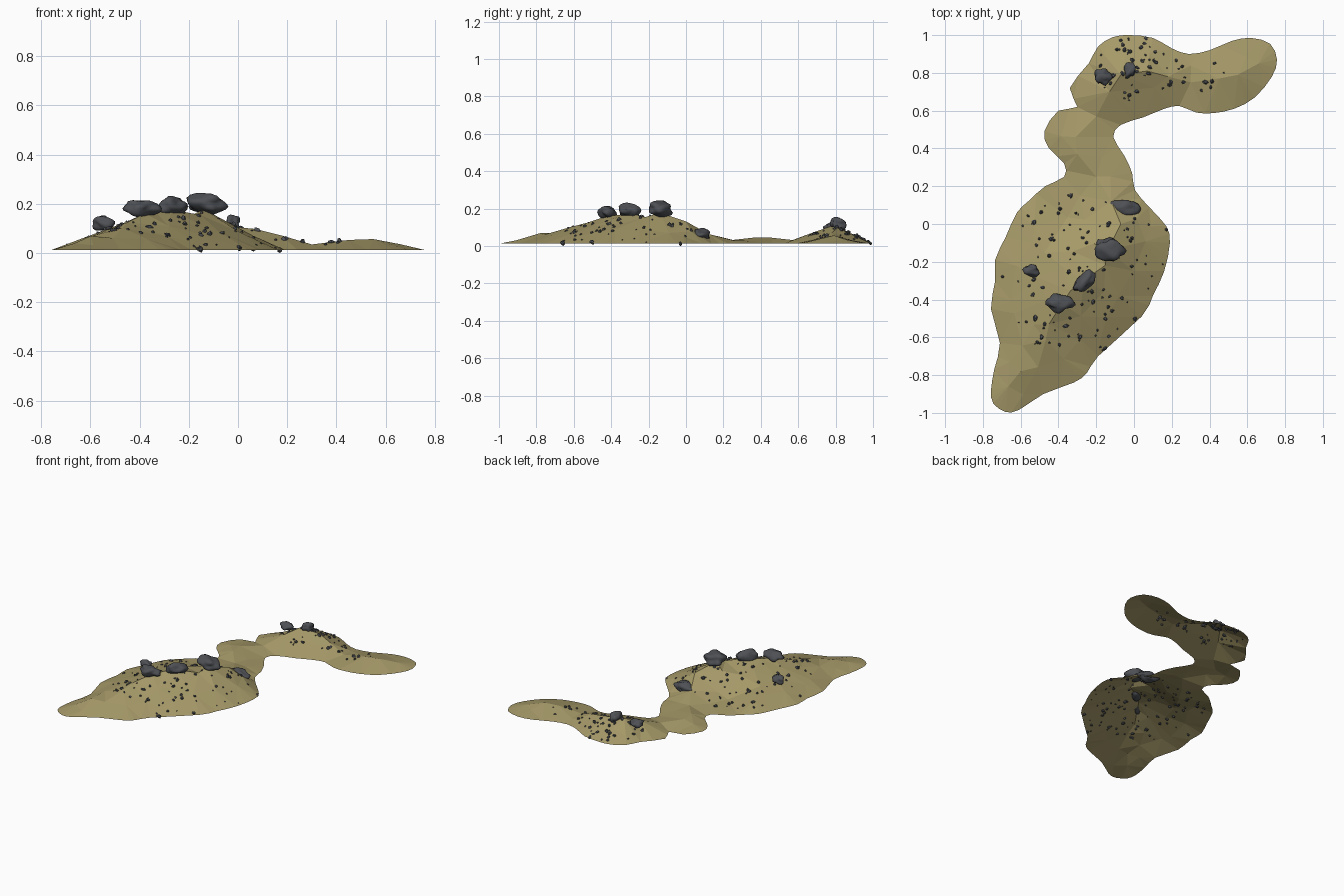
import bpy, bmesh, random
from mathutils import Vector, noise
from mathutils.geometry import delaunay_2d_cdt, intersect_point_line
from mathutils.bvhtree import BVHTree

if "Cube" in bpy.data.objects:
    bpy.data.objects.remove(bpy.data.objects["Cube"])

random.seed(7)
BASE = 0.013


def material(name, rgb):
    m = bpy.data.materials.new(name)
    m.diffuse_color = (*rgb, 1)
    m.use_nodes = True
    m.node_tree.nodes["Principled BSDF"].inputs["Base Color"].default_value = m.diffuse_color
    return m


SAND = material("sand", (0.38, 0.32, 0.14))
STONE = material("stone", (0.075, 0.08, 0.09))

# shoreline, clockwise from the north tip
SHORE = [(-.02, 1), (.10, .985), (.2, .93), (.29, .9), (.4, .92), (.52, .97), (.62, .985), (.72, .955),
         (.757, .87), (.73, .78), (.64, .67), (.53, .61), (.42, .587), (.33, .59), (.24, .625), (.16, .61),
         (.05, .565), (-.07, .525), (-.11, .46), (-.05, .36), (-.01, .27), (.005, .18), (.08, .09), (.17, -.01),
         (.19, -.1), (.16, -.25), (.1, -.38), (.04, -.49), (-.19, -.7), (-.25, -.79), (-.32, -.84), (-.48, -.9),
         (-.61, -.985), (-.68, -.995), (-.745, -.95), (-.757, -.88), (-.74, -.77), (-.71, -.63), (-.757, -.45),
         (-.735, -.3), (-.735, -.19), (-.68, -.07), (-.62, .06), (-.56, .12), (-.47, .2), (-.37, .25),
         (-.37, .32), (-.45, .40), (-.475, .49), (-.4, .6), (-.30, .62), (-.34, .72), (-.24, .85),
         (-.19, .94), (-.11, .99)]
# ridge line with heights
RIDGE = [(-.6, -.78, .07), (-.45, -.53, .13), (-.38, -.42, .165), (-.27, -.3, .172), (-.14, -.14, .175),
         (-.07, 0, .13), (-.12, .12, .065), (-.2, .25, .032), (-.3, .37, .045), (-.31, .46, .045),
         (-.2, .57, .032), (-.13, .7, .085), (-.07, .79, .11), (.07, .81, .1), (.18, .78, .07),
         (.3, .75, .035), (.45, .77, .055), (.55, .79, .06), (.66, .85, .035)]


def smooth_loop(pts, steps):
    out, n = [], len(pts)
    for i in range(n):
        a, b, c, d = (Vector(pts[(i + k) % n]) for k in (-1, 0, 1, 2))
        for s in range(steps):
            t = s / steps
            out.append(b + (c - a) * t / 2 + (a * 2 - b * 5 + c * 4 - d) * t * t / 2
                       + (b * 3 - a - c * 3 + d) * t ** 3 / 2)
    return out


def seg_dist(p, a, b):
    q, t = intersect_point_line(p, a, b)
    t = min(1, max(0, t))
    return (p - a.lerp(b, t)).length, t


shore = smooth_loop(SHORE, 2)[::-1]
N = len(shore)


def shore_dist(p):
    return min(seg_dist(p, shore[i - 1], shore[i])[0] for i in range(N))


def inside(p):
    hit = False
    for i in range(N):
        a, b = shore[i - 1], shore[i]
        if (a.y > p.y) != (b.y > p.y) and p.x < a.x + (b.x - a.x) * (p.y - a.y) / (b.y - a.y):
            hit = not hit
    return hit


def height(p):
    best = (9, 0)
    for a, b in zip(RIDGE, RIDGE[1:]):
        r, t = seg_dist(p, Vector(a[:2]), Vector(b[:2]))
        best = min(best, (r, a[2] + (b[2] - a[2]) * t))
    r, h = best
    d = shore_dist(p)
    return BASE + (h - BASE) * (d / (d + r + 1e-6)) ** 0.9


# sandy island: open low-poly shell
pts = list(shore) + [Vector(r[:2]) for r in RIDGE]
STEP = 0.125
for i in range(-7, 8):
    for j in range(-9, 10):
        p = Vector((i + random.uniform(-.3, .3) + (j % 2) / 2, j + random.uniform(-.3, .3))) * STEP
        if inside(p) and shore_dist(p) > .05 and all((p - q).length > .07 for q in pts[N:]):
            pts.append(p)
edges = [(i, (i + 1) % N) for i in range(N)]
vs, _, fs, *_ = delaunay_2d_cdt(pts, edges, [], 1, 1e-5)
verts = []
for v in vs:
    on_shore = shore_dist(v) < .001
    z = BASE if on_shore else height(v) * random.uniform(.94, 1.03)
    verts.append(Vector((v.x, v.y, z)))
mesh = bpy.data.meshes.new("island")
mesh.from_pydata(verts, [], fs)
mesh.materials.append(SAND)
bpy.context.collection.objects.link(bpy.data.objects.new("island", mesh))
ground = BVHTree.FromPolygons(verts, fs)


def ground_z(x, y):
    hit = ground.ray_cast(Vector((x, y, 1)), Vector((0, 0, -1)))[0]
    return hit.z if hit else None


def add_stone(bm, centre, size, turn, detail, rough):
    new = bmesh.ops.create_icosphere(bm, subdivisions=detail, radius=1)["verts"]
    seed = Vector([random.uniform(-50, 50) for _ in range(3)])
    for v in new:
        c = v.co * (1 + rough * noise.noise(v.co * 1.3 + seed))
        c = Vector([a * b / 2 for a, b in zip(c, size)])
        x, y = Vector((c.x, c.y)).to_2d() @ Vector((1, 0)), c.y
        q = Vector((x, y, c.z))
        q.rotate(turn)
        v.co = q + Vector(centre)


def finish(bm, name):
    me = bpy.data.meshes.new(name)
    bm.to_mesh(me)
    bm.free()
    me.materials.append(STONE)
    ob = bpy.data.objects.new(name, me)
    bpy.context.collection.objects.link(ob)
    return ob


# boulders: x, y, z, width, depth, height, turn
from mathutils import Euler
BOULDERS = [(-.05, .088, .06, .15, .08, .065, -.1), (-.13, -.14, .2, .155, .125, .08, -.4),
            (-.26, -.3, .188, .13, .08, .08, .8), (-.395, -.42, .182, .14, .09, .07, -.1),
            (-.545, -.247, .118, .085, .06, .06, 0), (-.165, .78, .102, .088, .085, .05, .3),
            (-.02, .815, .118, .055, .085, .065, -.3)]
for k, (x, y, z, w, d, h, t) in enumerate(BOULDERS):
    bm = bmesh.new()
    add_stone(bm, (x, y, z), (w, d, h), Euler((0, 0, t)), 3, .45)
    ob = finish(bm, f"boulder_{k + 1}")
    ob.data.shade_smooth()

# pebbles scattered over both mounds: centre, spread, count
bm = bmesh.new()
for cx, cy, sx, sy, count in [(-.27, -.27, .43, .47, 125), (.02, .82, .24, .19, 55), (.36, .79, .12, .09, 8)]:
    made = 0
    while made < count:
        u, v = random.uniform(-1, 1), random.uniform(-1, 1)
        x, y = cx + u * sx, cy + v * sy
        z = ground_z(x, y)
        if u * u + v * v > 1 or z is None:
            continue
        s = random.choice((.01, .014, .018, .022, .027))
        turn = Euler([random.uniform(0, 6.28) for _ in range(3)])
        add_stone(bm, (x, y, max(z, s * .55)), (s * 1.2, s * .9, s * .8), turn, 1, .4)
        made += 1
# shoreline pebble touching the ground
add_stone(bm, (.17, -.03, .012), (.024, .02, .024), Euler((0, 0, 0)), 1, 0)
finish(bm, "pebbles")
